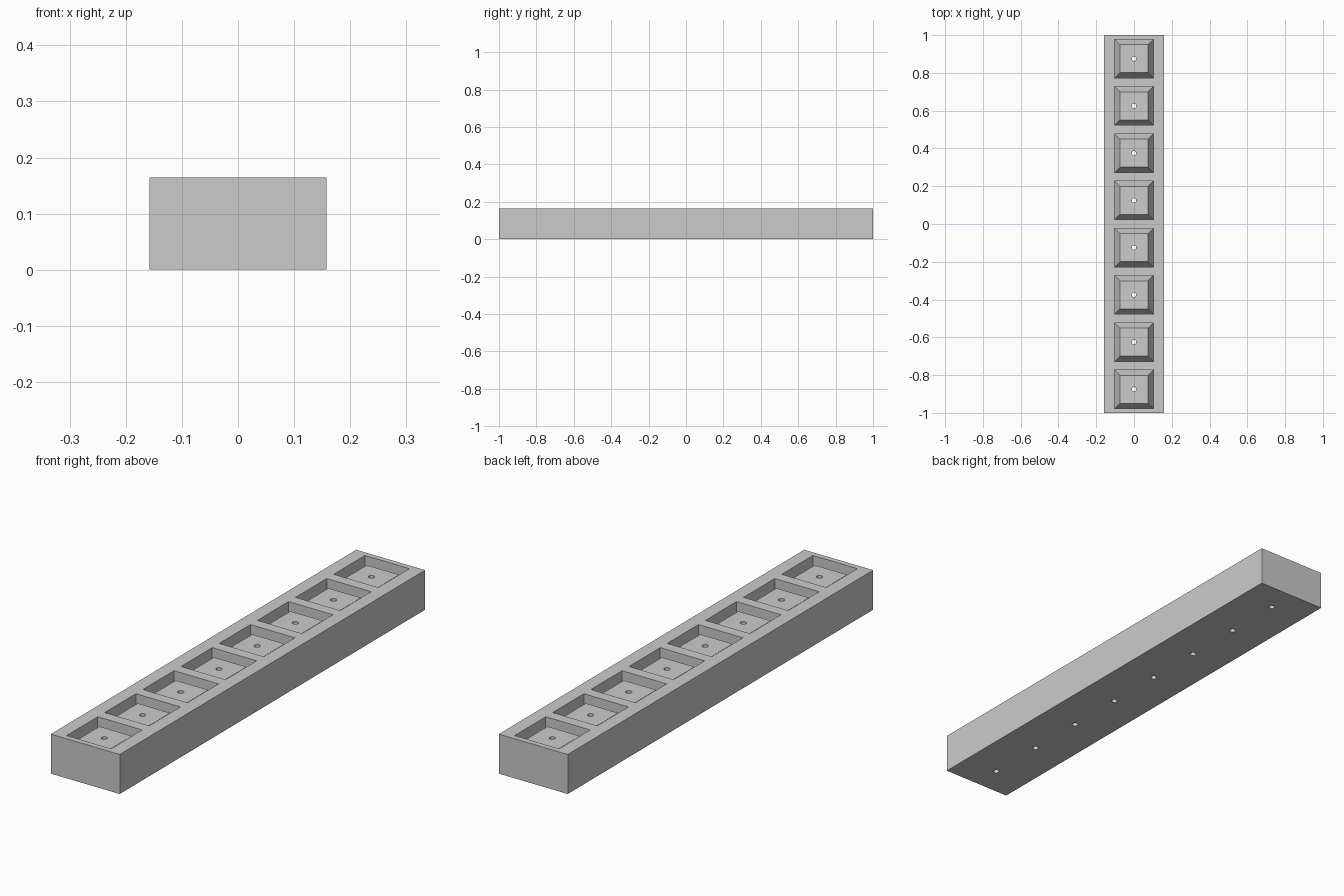
import bpy
import bmesh
from math import radians

if "Cube" in bpy.data.objects:
    bpy.data.objects.remove(bpy.data.objects["Cube"], do_unlink=True)

HALF_X, HALF_Y, HEIGHT = 0.158, 1.0, 0.164
POCKETS, PITCH = 8, 0.25
POCKET, PLUG = 0.102, 0.074            # half widths of recess and plug top
FLOOR, PLUG_TOP = 0.09, 0.142
HOLE_RADIUS = 0.012

grey = bpy.data.materials.new("plain_grey")
grey.use_nodes = True
colour = (0.6, 0.6, 0.6, 1)
grey.diffuse_color = colour
grey.node_tree.nodes["Principled BSDF"].inputs["Base Color"].default_value = colour


def make_object(name, bm):
    bmesh.ops.recalc_face_normals(bm, faces=bm.faces)
    mesh = bpy.data.meshes.new(name)
    bm.to_mesh(mesh)
    bm.free()
    mesh.materials.append(grey)
    obj = bpy.data.objects.new(name, mesh)
    bpy.context.collection.objects.link(obj)
    return obj


def add_loft(bm, rings):
    """Closed solid through rectangles given as (half_x, half_y, z, centre_y)."""
    loops = [[bm.verts.new((sx * hx, cy + sy * hy, z))
              for sx, sy in ((-1, -1), (1, -1), (1, 1), (-1, 1))]
             for hx, hy, z, cy in rings]
    for a, b in zip(loops, loops[1:]):
        for i in range(4):
            j = (i + 1) % 4
            bm.faces.new((a[i], a[j], b[j], b[i]))
    bm.faces.new(loops[0])
    bm.faces.new(loops[-1])


def cut(target, cutter):
    cutter.hide_render = True
    mod = target.modifiers.new("cut", "BOOLEAN")
    mod.operation = "DIFFERENCE"
    mod.solver = "EXACT"
    mod.object = cutter
    bpy.context.view_layer.objects.active = target
    bpy.ops.object.modifier_apply(modifier=mod.name)
    bpy.data.objects.remove(cutter, do_unlink=True)


centres = [(i - (POCKETS - 1) / 2) * PITCH for i in range(POCKETS)]

# Long block
bm = bmesh.new()
add_loft(bm, [(HALF_X, HALF_Y, 0, 0), (HALF_X, HALF_Y, HEIGHT, 0)])
block = make_object("mould_block", bm)

# Square recesses, each leaving a tapered plug standing in the middle
bm = bmesh.new()
for y in centres:
    add_loft(bm, [(POCKET, POCKET, HEIGHT + 0.05, y),
                  (POCKET, POCKET, FLOOR, y),
                  (PLUG, PLUG, PLUG_TOP, y)])
cut(block, make_object("pocket_cutter", bm))

# Round vent holes through plug and base
bm = bmesh.new()
for y in centres:
    made = bmesh.ops.create_cone(bm, cap_ends=True, segments=16, radius1=HOLE_RADIUS,
                                 radius2=HOLE_RADIUS, depth=1)
    bmesh.ops.translate(bm, verts=made["verts"], vec=(0, y, 0))
cut(block, make_object("hole_cutter", bm))

# Smooth hole walls, crisp edges elsewhere
bpy.ops.object.select_all(action="DESELECT")
block.select_set(True)
bpy.context.view_layer.objects.active = block
bpy.ops.object.shade_smooth_by_angle(angle=radians(30))
